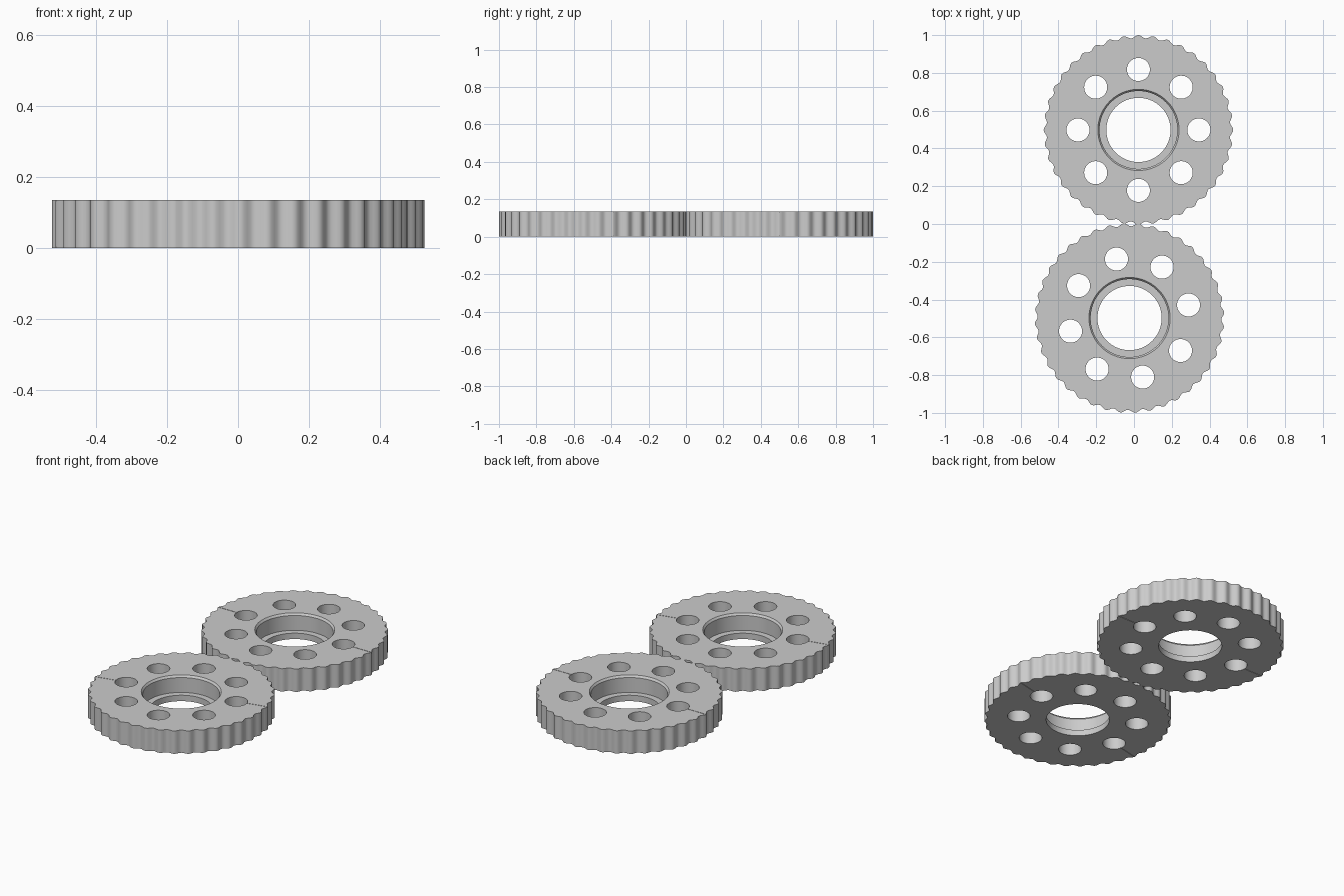
import bpy, bmesh, math

if "Cube" in bpy.data.objects:
    bpy.data.objects.remove(bpy.data.objects["Cube"])

H = 0.135            # gear thickness
TEETH, R_MEAN, WAVE = 40, 0.494, 0.008
STEPS = 8            # outline points per tooth

grey = bpy.data.materials.new("plain_grey")
grey.diffuse_color = (0.6, 0.6, 0.6, 1)
grey.use_nodes = True
grey.node_tree.nodes["Principled BSDF"].inputs["Base Color"].default_value = grey.diffuse_color


def finish(bm, name):
    bmesh.ops.recalc_face_normals(bm, faces=bm.faces)
    me = bpy.data.meshes.new(name)
    bm.to_mesh(me)
    bm.free()
    me.materials.append(grey)
    ob = bpy.data.objects.new(name, me)
    bpy.context.collection.objects.link(ob)
    return ob


def gear_blank(name):
    """Disc with a rippled rim of shallow rounded teeth."""
    bm = bmesh.new()
    n = TEETH * STEPS
    verts = []
    for i in range(n):
        a = 2 * math.pi * i / n
        r = R_MEAN + WAVE * math.cos(TEETH * a)
        verts.append(bm.verts.new((r * math.cos(a), r * math.sin(a), 0)))
    face = bm.faces.new(verts)
    up = bmesh.ops.extrude_face_region(bm, geom=[face])["geom"]
    bmesh.ops.translate(bm, vec=(0, 0, H),
                        verts=[v for v in up if isinstance(v, bmesh.types.BMVert)])
    return finish(bm, name)


def turned_cutter(name, profile, centre=(0, 0), sides=64):
    """Closed solid of revolution from (radius, height) pairs."""
    bm = bmesh.new()
    rings = []
    for r, z in profile:
        rings.append([bm.verts.new((centre[0] + r * math.cos(2 * math.pi * i / sides),
                                    centre[1] + r * math.sin(2 * math.pi * i / sides), z))
                      for i in range(sides)])
    for low, high in zip(rings, rings[1:]):
        for i in range(sides):
            j = (i + 1) % sides
            bm.faces.new((low[i], low[j], high[j], high[i]))
    bm.faces.new(rings[0])
    bm.faces.new(rings[-1])
    return finish(bm, name)


def groove_cutter(name, side, z):
    """Hairline alignment mark between a hole and the rim."""
    bm = bmesh.new()
    bmesh.ops.create_cube(bm, size=1)
    bmesh.ops.scale(bm, vec=(0.13, 0.003, 0.008), verts=bm.verts)
    bmesh.ops.translate(bm, vec=(side * 0.445, 0, z), verts=bm.verts)
    return finish(bm, name)


def make_gear(name, x, y, turn):
    gear = gear_blank(name)
    # stepped, chamfered centre bore
    cutters = [turned_cutter("bore_cutter", [
        (0.17, -0.05), (0.17, 0.035), (0.206, 0.035), (0.206, H - 0.012),
        (0.215, H), (0.215, H + 0.05)], sides=96)]
    # ring of eight through holes
    for k in range(8):
        a = k * math.pi / 4
        cutters.append(turned_cutter("hole_cutter", [(0.061, -0.05), (0.061, H + 0.05)],
                                     (0.32 * math.cos(a), 0.32 * math.sin(a)), 40))
    # alignment marks on both faces
    for side in (-1, 1):
        for z in (0, H):
            cutters.append(groove_cutter("mark_cutter", side, z))
    for c in cutters:
        mod = gear.modifiers.new("cut", 'BOOLEAN')
        mod.operation = 'DIFFERENCE'
        mod.solver = 'EXACT'
        mod.object = c
    # bake the cuts, then drop the cutters
    bpy.context.view_layer.update()
    deps = bpy.context.evaluated_depsgraph_get()
    baked = bpy.data.meshes.new_from_object(gear.evaluated_get(deps))
    gear.modifiers.clear()
    gear.data = baked
    for c in cutters:
        bpy.data.objects.remove(c)
    baked.materials.clear()
    baked.materials.append(grey)
    for p in baked.polygons:
        p.material_index = 0
    gear.location = (x, y, 0)
    gear.rotation_euler.z = math.radians(turn)
    bpy.ops.object.select_all(action='DESELECT')
    gear.select_set(True)
    bpy.context.view_layer.objects.active = gear
    bpy.ops.object.shade_smooth_by_angle(angle=math.radians(30))


make_gear("rear_gear", 0.0235, 0.498, 0)
make_gear("front_gear", -0.0235, -0.498, 12.5)
